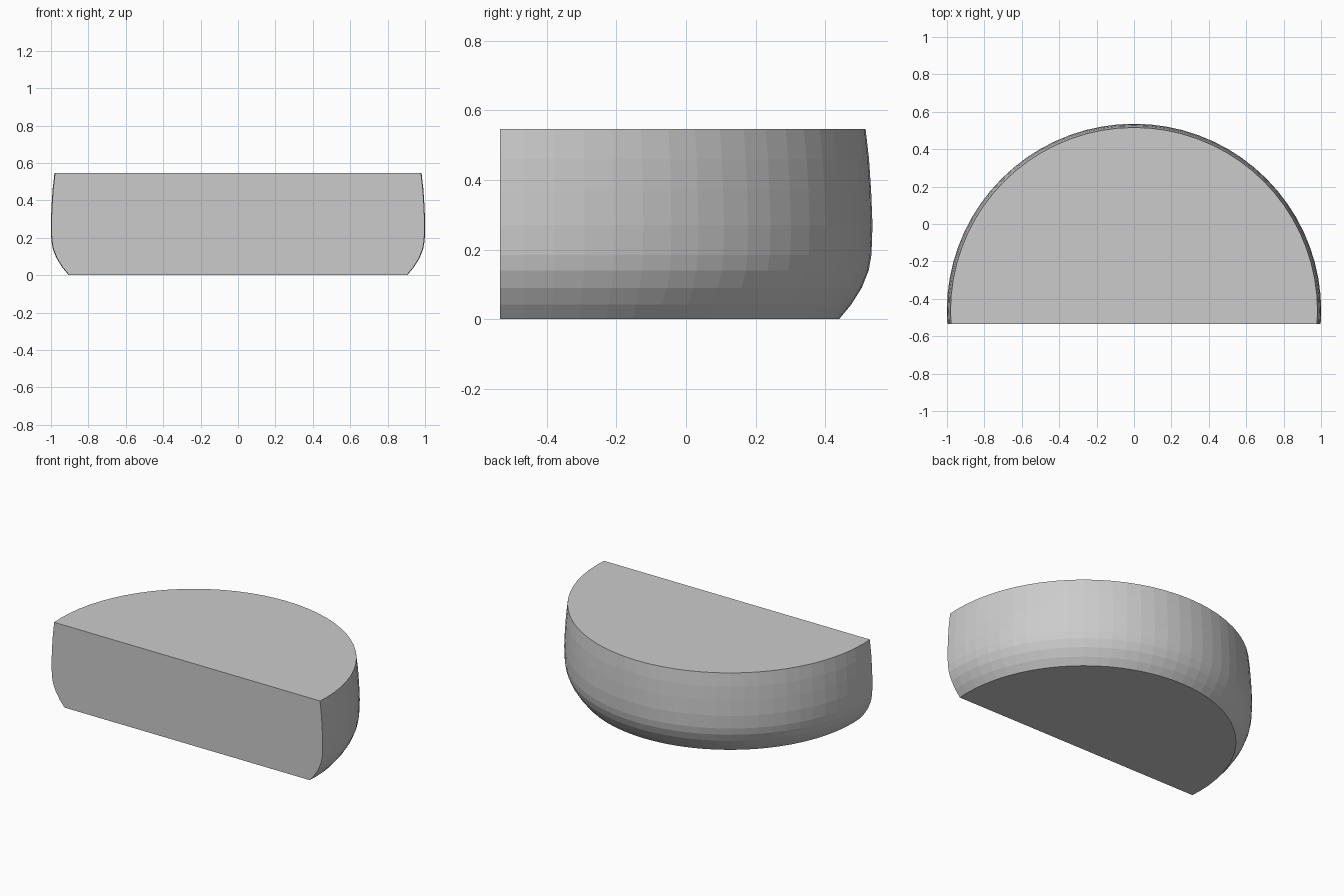
import bpy, bmesh
from math import sin, cos, tau

if "Cube" in bpy.data.objects:
    bpy.data.objects.remove(bpy.data.objects["Cube"])

SEGMENTS = 72
CENTRE_Y = -0.465
FRONT_Y = -0.535

# Side profile (radius, height): undercut base, soft belly, slight taper to the top
PROFILE = [(0.905, 0.0), (0.94, 0.042), (0.97, 0.09), (0.99, 0.14), (0.998, 0.185),
           (1.001, 0.27), (0.997, 0.37), (0.991, 0.46), (0.981, 0.547)]

# Round body turned from the profile
bm = bmesh.new()
rings = [[bm.verts.new((r * cos(tau * i / SEGMENTS), CENTRE_Y + r * sin(tau * i / SEGMENTS), z))
          for i in range(SEGMENTS)] for r, z in PROFILE]
for low, high in zip(rings, rings[1:]):
    for i in range(SEGMENTS):
        j = (i + 1) % SEGMENTS
        bm.faces.new((low[i], low[j], high[j], high[i]))
bm.faces.new(rings[0][::-1])
bm.faces.new(rings[-1])

# Flat front: slice away everything ahead of it and cap the cut
cut = bmesh.ops.bisect_plane(bm, geom=bm.verts[:] + bm.edges[:] + bm.faces[:], dist=1e-5,
                             plane_co=(0, FRONT_Y, 0), plane_no=(0, -1, 0), clear_outer=True)
bmesh.ops.holes_fill(bm, edges=[e for e in bm.edges if e.is_boundary], sides=0)
bmesh.ops.recalc_face_normals(bm, faces=bm.faces[:])

mesh = bpy.data.meshes.new("half_round_block")
bm.to_mesh(mesh)
bm.free()
block = bpy.data.objects.new("half_round_block", mesh)
bpy.context.collection.objects.link(block)
